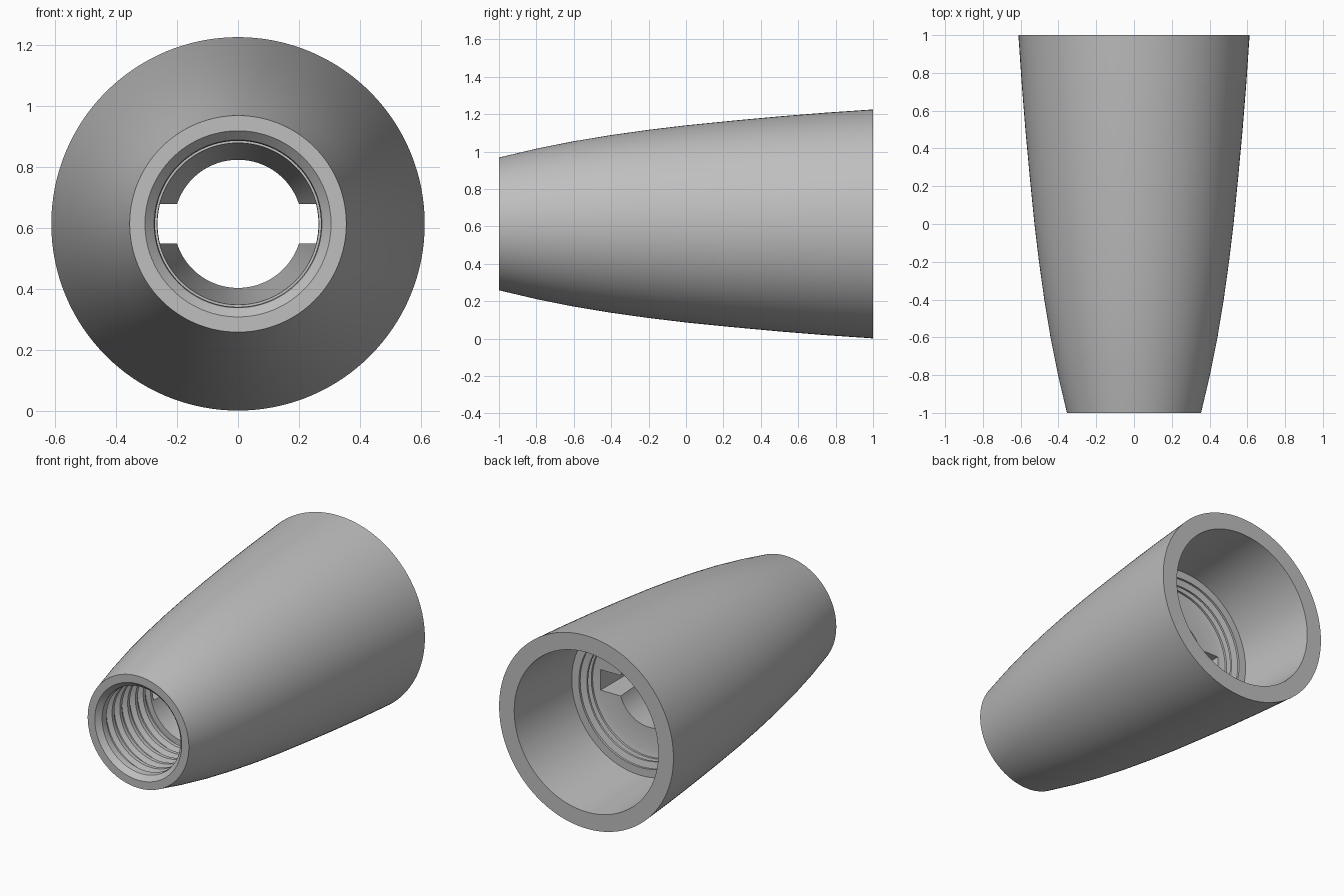
import bpy
import bmesh
import math
from mathutils import Matrix, Vector

AXIS_Z = 0.613
SEGMENTS = 128

cube = bpy.data.objects.get("Cube")
if cube:
    bpy.data.objects.remove(cube, do_unlink=True)

grey = bpy.data.materials.new("plain grey")
grey.use_nodes = True
grey.diffuse_color = (0.52, 0.52, 0.52, 1)
grey.node_tree.nodes["Principled BSDF"].inputs["Base Color"].default_value = grey.diffuse_color


def thread(start, count, pitch, crest, root):
    """Profile points (y, radius) of ridges along a bore, going towards -y."""
    points = []
    for i in range(count):
        y = start - i * pitch
        points += [(y, root), (y - 0.3 * pitch, root),
                   (y - 0.5 * pitch, crest), (y - 0.8 * pitch, crest)]
    return points


def lathe(name, profile):
    """Spin a closed (y, radius) profile around the long axis."""
    bm = bmesh.new()
    rings = []
    for y, r in profile:
        rings.append([bm.verts.new((r * math.cos(a), y, AXIS_Z + r * math.sin(a)))
                      for a in (math.tau * i / SEGMENTS for i in range(SEGMENTS))])
    for k, ring in enumerate(rings):
        after = rings[(k + 1) % len(rings)]
        for i in range(SEGMENTS):
            j = (i + 1) % SEGMENTS
            bm.faces.new((ring[i], ring[j], after[j], after[i]))
    bmesh.ops.recalc_face_normals(bm, faces=bm.faces)
    return finish(name, bm)


def finish(name, bm):
    mesh = bpy.data.meshes.new(name)
    bm.to_mesh(mesh)
    bm.free()
    mesh.materials.append(grey)
    obj = bpy.data.objects.new(name, mesh)
    bpy.context.collection.objects.link(obj)
    return obj


# Outer curve, front to back
outer = [(-1, 0.355), (-0.8, 0.402), (-0.6, 0.442), (-0.4, 0.475), (-0.2, 0.503),
         (0, 0.527), (0.25, 0.552), (0.5, 0.575), (0.75, 0.595), (1, 0.612)]

# Wide rear socket, short rear thread, tapered throat, front thread, chamfer
socket = [(1, 0.506), (0.46, 0.48)]
rear_thread = thread(0.46, 2, 0.045, 0.39, 0.43)
throat = [(0.37, 0.35), (0.37, 0.21), (-0.5, 0.265)]
front_thread = thread(-0.5, 6, 0.078, 0.272, 0.3)
mouth = [(-0.97, 0.275), (-1, 0.305)]

body = lathe("tapered_sleeve", outer + socket + rear_thread + throat + front_thread + mouth)

# Slot across the throat
bm = bmesh.new()
bmesh.ops.create_cube(bm, size=1, matrix=Matrix.Translation(Vector((0, -0.04, AXIS_Z)))
                      @ Matrix.Diagonal((0.68, 0.88, 0.13, 1)))
cutter = finish("slot_cutter", bm)
cutter.hide_render = True

cut = body.modifiers.new("slot", "BOOLEAN")
cut.operation = "DIFFERENCE"
cut.solver = "EXACT"
cut.object = cutter

bpy.ops.object.select_all(action="DESELECT")
body.select_set(True)
bpy.context.view_layer.objects.active = body
bpy.ops.object.modifier_apply(modifier=cut.name)
bpy.data.objects.remove(cutter, do_unlink=True)
bpy.ops.object.shade_smooth_by_angle(angle=math.radians(25))
